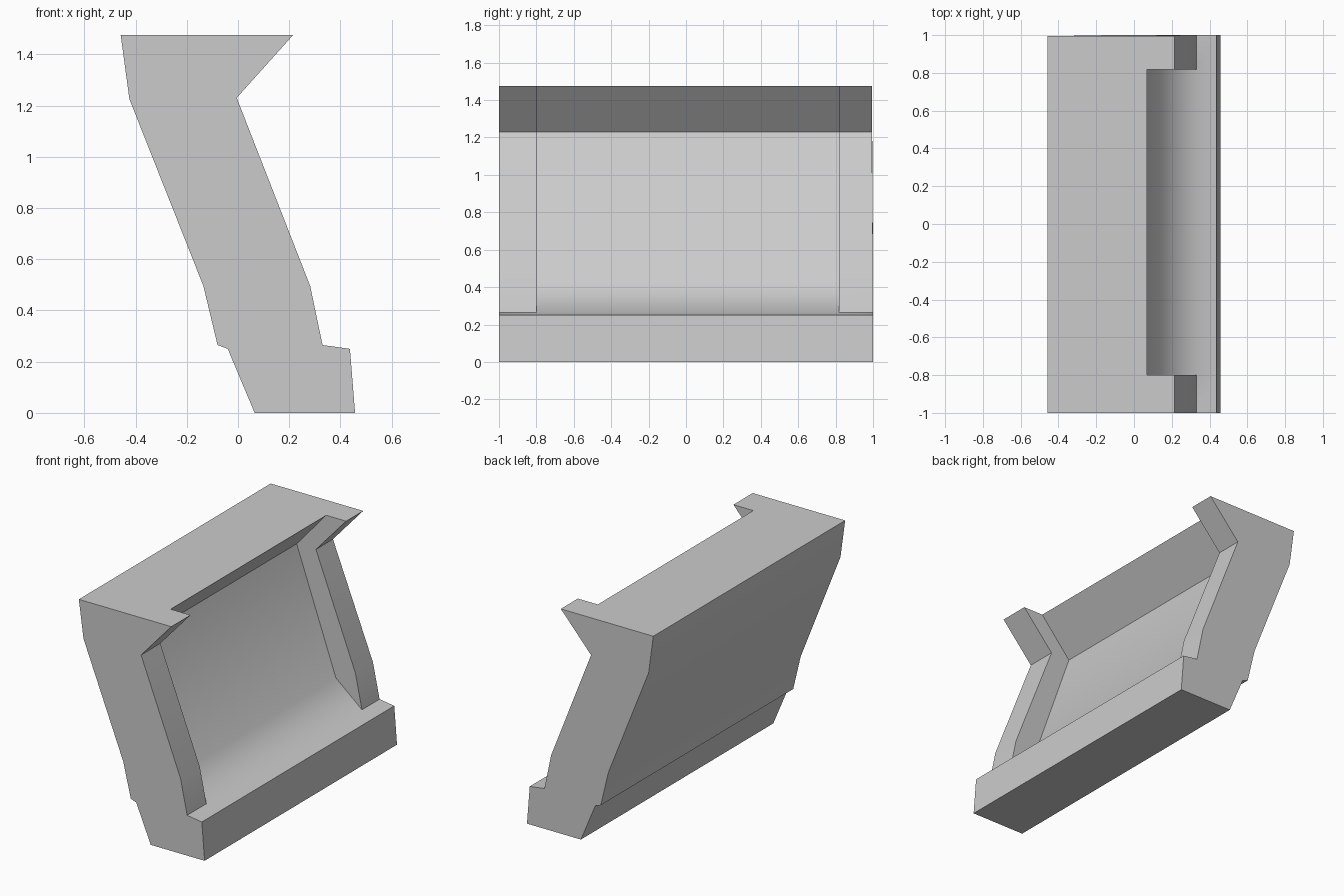
import bpy, bmesh, math

if "Cube" in bpy.data.objects:
    bpy.data.objects.remove(bpy.data.objects["Cube"])

# Side profile (x, z) at the end ribs, clockwise from the top back corner
RIB = [(-0.458, 1.475), (0.215, 1.475), (-0.005, 1.23), (0.282, 0.495),
       (0.33, 0.265), (0.437, 0.25), (0.457, 0), (0.065, 0),
       (-0.04, 0.25), (-0.08, 0.265), (-0.135, 0.495), (-0.424, 1.225)]

# Same profile between the ribs, with the front face set back
PANEL = list(RIB)
PANEL[1:4] = [(0.07, 1.475), (-0.145, 1.23), (0.14, 0.425)]

# Sections along y
SECTIONS = [(-1, RIB), (-0.8, RIB), (-0.8, PANEL),
            (0.817, PANEL), (0.817, RIB), (1, RIB)]

bm = bmesh.new()
cache = {}


def vert(x, y, z):
    # The upper far end is very slightly short of the base
    if y == 1 and z > 1.2:
        y = 0.994
    key = (x, y, z)
    if key not in cache:
        cache[key] = bm.verts.new(key)
    return cache[key]


rings = [[vert(x, y, z) for x, z in prof] for y, prof in SECTIONS]

# Skin between sections; coincident points collapse to triangles or nothing
for a, b in zip(rings, rings[1:]):
    for i in range(len(a)):
        j = (i + 1) % len(a)
        corners = list(dict.fromkeys((a[i], a[j], b[j], b[i])))
        if len(corners) > 2:
            bm.faces.new(corners)

# End caps
bm.faces.new(rings[0])
bm.faces.new(rings[-1][::-1])
bmesh.ops.recalc_face_normals(bm, faces=bm.faces)

mesh = bpy.data.meshes.new("recessed_wall_panel")
bm.to_mesh(mesh)
bm.free()
panel = bpy.data.objects.new("recessed_wall_panel", mesh)
bpy.context.collection.objects.link(panel)

# Soft bends, crisp corners
bpy.context.view_layer.objects.active = panel
panel.select_set(True)
bpy.ops.object.shade_smooth_by_angle(angle=math.radians(36))
